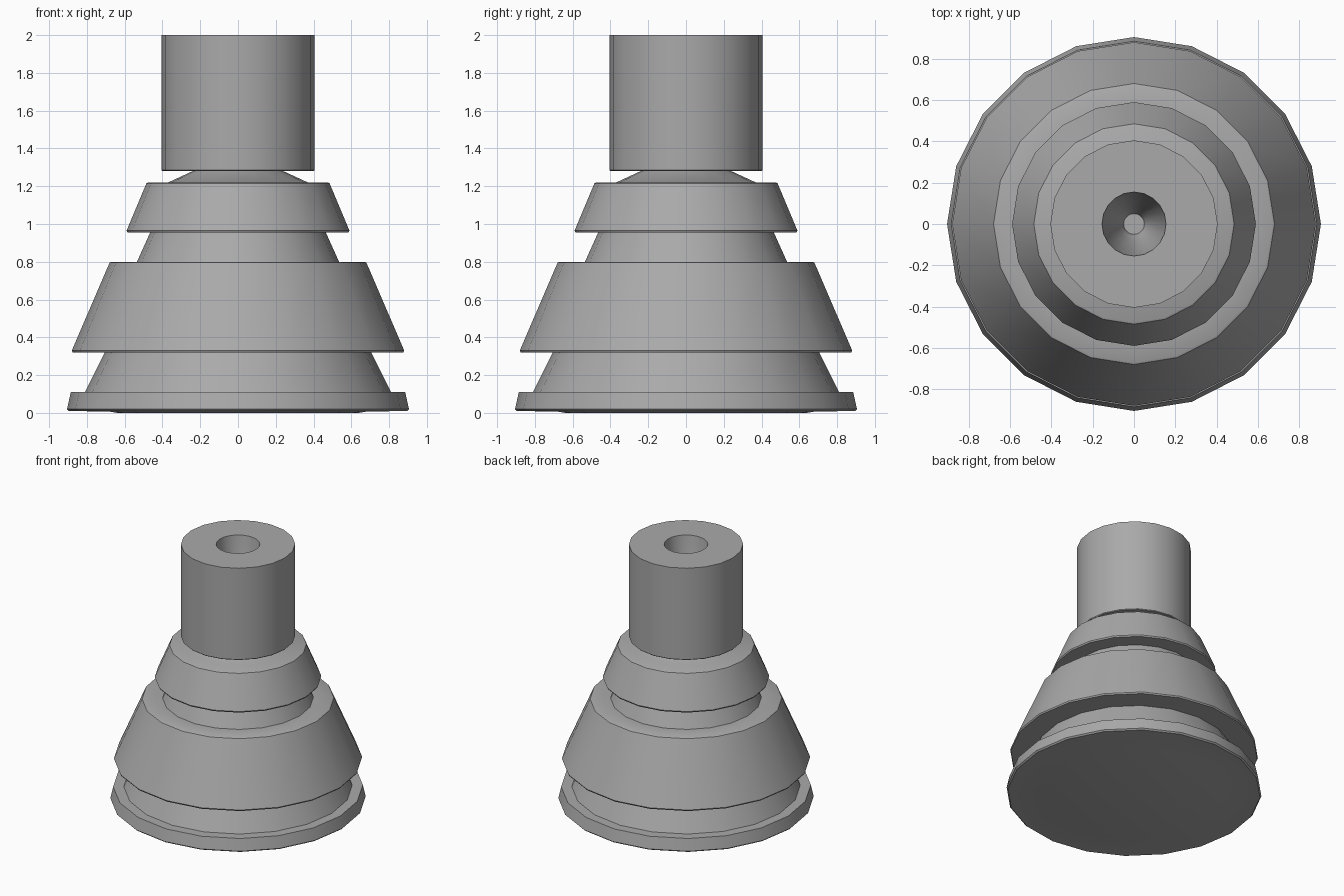
import bpy, bmesh, math

SIDES = 20

default = bpy.data.objects.get("Cube")
if default:
    bpy.data.objects.remove(default, do_unlink=True)

grey = bpy.data.materials.new("rubber grey")
grey.use_nodes = True
colour = (0.4, 0.4, 0.4, 1)
grey.diffuse_color = colour
grey.node_tree.nodes["Principled BSDF"].inputs["Base Color"].default_value = colour


def lathe(name, profile):
    """Revolve (radius, height) points, listed upwards along the outside."""
    bm = bmesh.new()
    verts = [bm.verts.new((r, 0, z)) for r, z in profile]
    edges = [bm.edges.new(pair) for pair in zip(verts, verts[1:])]
    bmesh.ops.spin(bm, geom=verts + edges, axis=(0, 0, 1), cent=(0, 0, 0),
                   angle=math.tau, steps=SIDES, use_merge=True)
    bmesh.ops.remove_doubles(bm, verts=bm.verts, dist=0.0005)
    bmesh.ops.recalc_face_normals(bm, faces=bm.faces)
    mesh = bpy.data.meshes.new(name)
    bm.to_mesh(mesh)
    bm.free()
    mesh.materials.append(grey)
    obj = bpy.data.objects.new(name, mesh)
    bpy.context.collection.objects.link(obj)
    bpy.ops.object.select_all(action='DESELECT')
    obj.select_set(True)
    bpy.context.view_layer.objects.active = obj
    bpy.ops.object.shade_smooth_by_angle(angle=math.radians(30))
    return obj


# Stepped bellows: base flange, two flared skirts and the neck under the stem
lathe("bellows", [
    (0, 0), (0.64, 0), (0.68, 0.007), (0.895, 0.01),
    (0.905, 0.02), (0.885, 0.11), (0.81, 0.11),
    (0.705, 0.32), (0.875, 0.32), (0.88, 0.33),
    (0.68, 0.795), (0.67, 0.80), (0.535, 0.80),
    (0.465, 0.955), (0.585, 0.955), (0.59, 0.965),
    (0.485, 1.215), (0.475, 1.22), (0.37, 1.22), (0.24, 1.28),
])

# Hollow stem with a tapering bore
lathe("stem", [
    (0, 1.28), (0.40, 1.28), (0.405, 1.285), (0.405, 2.0),
    (0.155, 2.0), (0.08, 1.40), (0.06, 1.36), (0.05, 1.32), (0, 1.32),
])
